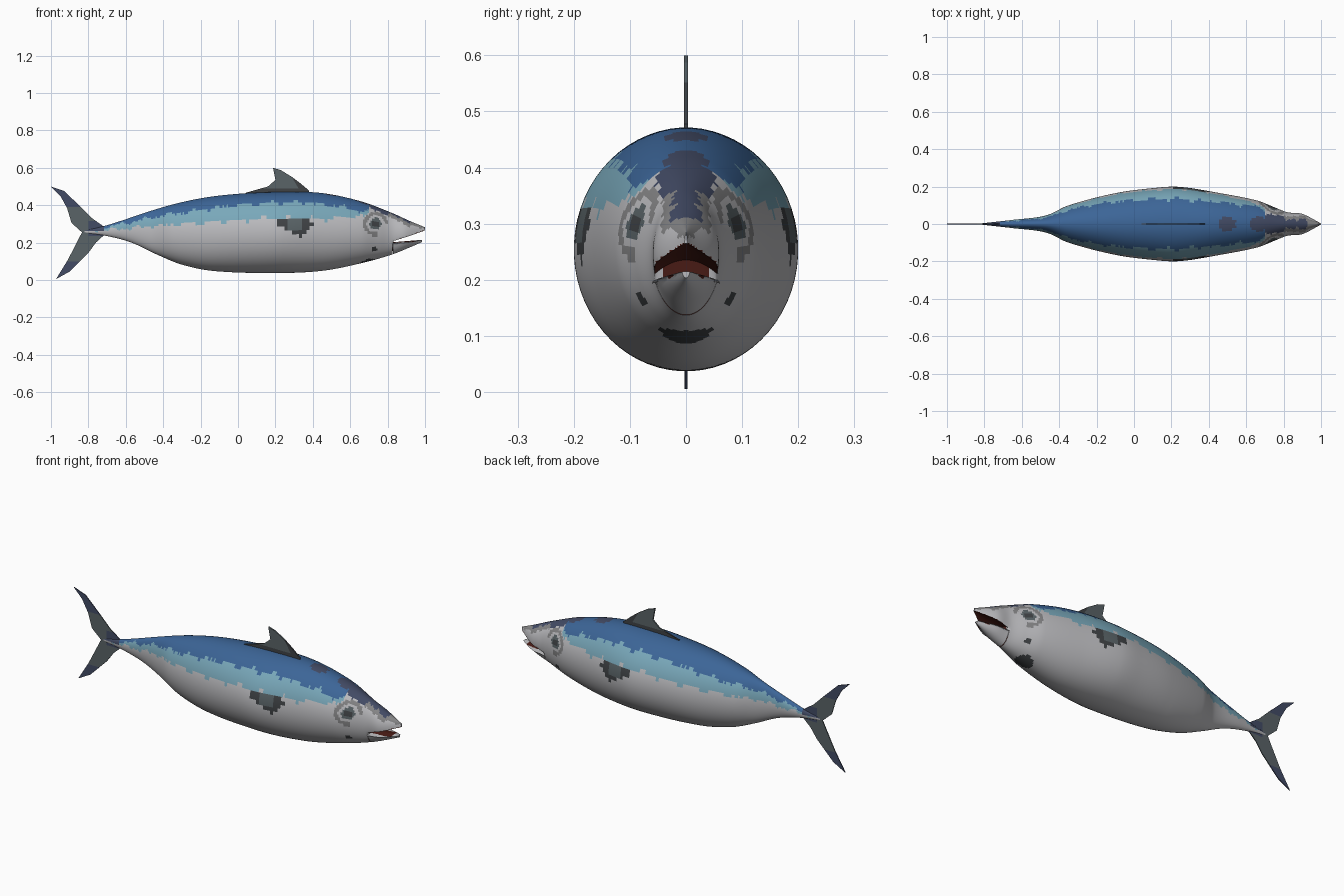
import bpy, bmesh
from math import sin, cos, pi, radians, hypot
from mathutils import Vector

if "Cube" in bpy.data.objects:
    bpy.data.objects.remove(bpy.data.objects["Cube"])

# Materials
COLOURS = {
    "belly_white": (.50, .50, .52), "back_blue": (.045, .13, .31),
    "flank_light_blue": (.19, .39, .49), "slate": (.055, .07, .13),
    "fin_grey": (.10, .125, .135), "dark_grey": (.05, .055, .06),
    "eye_grey": (.23, .23, .235), "mouth_red": (.07, .012, .008),
}
NAMES = list(COLOURS)
MATS = []
for name, rgb in COLOURS.items():
    m = bpy.data.materials.new(name)
    m.use_nodes = True
    m.diffuse_color = (*rgb, 1)
    shader = m.node_tree.nodes["Principled BSDF"]
    shader.inputs["Base Color"].default_value = (*rgb, 1)
    shader.inputs["Roughness"].default_value = .8
    MATS.append(m)


def finish(bm, name, colour, smooth):
    """Colour every face by a rule on its centre and make the object."""
    bmesh.ops.recalc_face_normals(bm, faces=bm.faces)
    for f in bm.faces:
        f.material_index = NAMES.index(colour(f.calc_center_median()))
    mesh = bpy.data.meshes.new(name)
    bm.to_mesh(mesh)
    bm.free()
    for m in MATS:
        mesh.materials.append(m)
    ob = bpy.data.objects.new(name, mesh)
    bpy.context.collection.objects.link(ob)
    if smooth:
        bpy.ops.object.select_all(action='DESELECT')
        ob.select_set(True)
        bpy.context.view_layer.objects.active = ob
        bpy.ops.object.shade_smooth_by_angle(angle=radians(40))


def curve(points, x):
    """Smooth value at x through (x, value) points."""
    n = len(points)
    i = 0
    while i < n - 2 and x > points[i + 1][0]:
        i += 1

    def slope(k):
        a, b = points[max(k - 1, 0)], points[min(k + 1, n - 1)]
        return (b[1] - a[1]) / (b[0] - a[0])
    (x0, v0), (x1, v1) = points[i], points[i + 1]
    d = x1 - x0
    t = min(max((x - x0) / d, 0), 1)
    return (v0 * (2*t**3 - 3*t*t + 1) + v1 * (3*t*t - 2*t**3)
            + d * slope(i) * (t**3 - 2*t*t + t) + d * slope(i + 1) * (t**3 - t*t))


# Body outlines along x
TOP = [(-.82, .265), (-.7, .293), (-.4, .39), (-.2, .437), (0, .461), (.24, .471),
       (.45, .465), (.66, .42), (.82, .36), (.92, .315), (1, .282)]
BOTTOM = [(-.82, .252), (-.7, .235), (-.57, .2), (-.42, .13), (-.3, .082), (-.13, .048),
          (.2, .037), (.45, .049), (.66, .09), (.82, .135), (.92, .175), (1, .21)]
WIDTH = [(-.82, .003), (-.65, .022), (-.47, .046), (-.35, .1), (-.1, .165), (.1, .192),
         (.24, .199), (.45, .167), (.66, .125), (.75, .09), (.82, .063), (.9, .054), (1, .003)]
MOUTH_X = .832


def upper_lip(x, y):
    t = (x - MOUTH_X) / (1 - MOUTH_X)
    w = curve(WIDTH, x)
    return .205 + .06 * t + .03 * max(0, 1 - (y / w)**2) * (1 - t)


def lower_lip(x, y):
    return .203 + .012 * (x - MOUTH_X) / .15 - .15 * abs(y)


def loft(x0, x1, rings, clamp, sides=64):
    bm = bmesh.new()
    loops = []
    for i in range(rings + 1):
        x = x0 + (x1 - x0) * i / rings
        top, low, w = (curve(c, x) for c in (TOP, BOTTOM, WIDTH))
        loop = []
        for k in range(sides):
            a = 2 * pi * (k + .5) / sides
            y, z = w * sin(a), (top + low) / 2 + (top - low) / 2 * cos(a)
            loop.append(bm.verts.new((x, y, clamp(x, y, z))))
        loops.append(loop)
    for a, b in zip(loops, loops[1:]):
        for k in range(sides):
            j = (k + 1) % sides
            bm.faces.new((a[k], a[j], b[j], b[k]))
    bm.faces.new(loops[0])
    bm.faces.new(loops[-1])
    return bm


def wobble(x):
    return .007 * sin(47 * x) + .005 * sin(101 * x + 1) + .003 * sin(211 * x)


BLUE_EDGE = [(-.82, .28), (-.7, .285), (-.4, .345), (-.2, .372), (0, .4), (.3, .415), (.5, .4), (.7, .36)]
PALE_EDGE = [(-.82, .262), (-.7, .268), (-.4, .292), (-.1, .31), (.2, .33), (.45, .325), (.7, .345)]


def body_colour(c):
    x, y, z = c.x, abs(c.y), c.z
    # mouth roof and throat
    if x > MOUTH_X - .006 and z < upper_lip(x, y) + .002:
        if x > MOUTH_X + .004 or z > .15 and y < .04:
            return "mouth_red"
    # eyes
    r = hypot((x - .735) / 1.05, z - .3)
    if r < .018:
        return "dark_grey"
    if r < .032:
        return "fin_grey"
    if r < .046:
        return "belly_white"
    if r < .064 and (x < .75 or z > .3):
        return "eye_grey"
    # side fins lying flat on the flanks
    u = (x - .2) / .21
    if 0 < u < 1 and .33 - .03 * abs(u - .5) > z > .3 - .07 * min(u / .65, (1 - u) / .35):
        return "fin_grey" if abs(u - .5) < .2 and z > .27 else "dark_grey"
    # throat spots
    if hypot((x - .69) / .045, y / .045) < 1 and z < .2 or hypot(x - .73, z - .165) < .014:
        return "dark_grey"
    # crown and snout
    if x > .7:
        edge = .385 - .33 * (x - .7) + wobble(x)
        if z > edge:
            return "slate" if y < .07 or x > .82 else "back_blue"
        return "eye_grey" if z > edge - .02 and x > .8 else "belly_white"
    if x > .44 and y < .075 and z > .4 and sin(37 * x + 2) + sin(60 * y + 1) > .75:
        return "slate"
    if x < -.72 and z > .262:
        return "slate"
    # back, flank band and belly
    if z > curve(BLUE_EDGE, x) + wobble(x):
        return "back_blue"
    if z > curve(PALE_EDGE, x) + wobble(x + .3):
        return "flank_light_blue"
    return "belly_white"


def jaw_colour(c):
    inside = c.z > lower_lip(c.x, c.y) - .003
    return "mouth_red" if inside and c.x < .95 and abs(c.y) < .032 else "belly_white"


finish(loft(-.82, 1, 230, lambda x, y, z: max(z, upper_lip(x, y)) if x > MOUTH_X else z),
       "body", body_colour, True)
finish(loft(MOUTH_X - .004, .985, 20, lambda x, y, z: min(z, lower_lip(x, y))),
       "lower_jaw", jaw_colour, True)


def fin(name, outline, thick, cuts, colour):
    """Thin upright plate, split along planes so its colours meet cleanly."""
    bm = bmesh.new()
    face = bm.faces.new([bm.verts.new((x, -thick / 2, z)) for x, z in outline])
    out = bmesh.ops.extrude_face_region(bm, geom=[face])
    new = [v for v in out["geom"] if isinstance(v, bmesh.types.BMVert)]
    bmesh.ops.translate(bm, verts=new, vec=(0, thick, 0))
    bmesh.ops.triangulate(bm, faces=bm.faces)
    for (x, z), (nx, nz) in cuts:
        bmesh.ops.bisect_plane(bm, geom=bm.verts[:] + bm.edges[:] + bm.faces[:],
                               plane_co=Vector((x, 0, z)), plane_no=Vector((nx, 0, nz)))
    finish(bm, name, colour, False)


# Forked tail with dark tips
fin("tail_fin",
    [(-1, .5), (-.93, .476), (-.845, .395), (-.78, .33), (-.716, .285), (-.716, .24),
     (-.76, .2), (-.8, .145), (-.9, .045), (-.973, .005), (-.91, .107), (-.87, .185),
     (-.834, .255), (-.89, .305), (-.914, .385), (-.95, .45)],
    .005, [((0, .39), (0, 1)), ((0, .1), (0, 1)), ((-.8, 0), (1, 0)), ((0, .235), (0, 1)),
           ((0, .315), (0, 1))],
    lambda c: "slate" if c.z > .39 or c.z < .1 or (c.x > -.8 and .235 < c.z < .315)
    else "fin_grey")

# Back fin with a dark leading part and base
fin("dorsal_fin",
    [(.04, .455), (.04, .466), (.16, .5), (.2, .535), (.187, .6), (.23, .587),
     (.29, .55), (.33, .52), (.38, .478), (.38, .455)],
    .008, [((.3, .53), (1, .6)), ((0, .49), (0, 1))],
    lambda c: "dark_grey" if c.z < .49 or (c.x - .3) + .6 * (c.z - .53) > 0 else "fin_grey")
